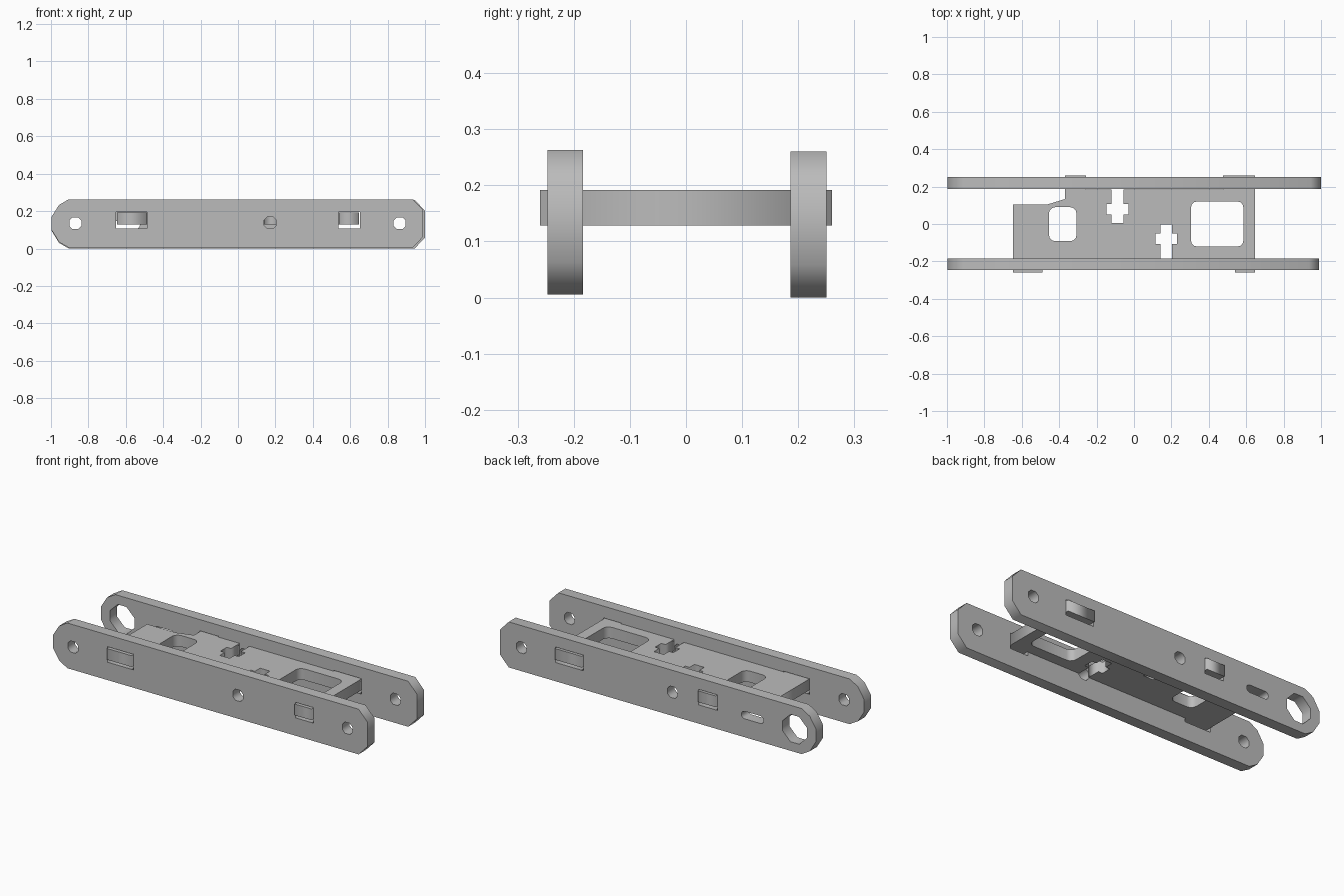
import bpy
from math import pi, sin, cos

if "Cube" in bpy.data.objects:
    bpy.data.objects.remove(bpy.data.objects["Cube"])

grey = bpy.data.materials.new("matte grey")
grey.use_nodes = True
COLOUR = (0.5, 0.5, 0.5, 1)
grey.diffuse_color = COLOUR
grey.node_tree.nodes["Principled BSDF"].inputs["Base Color"].default_value = COLOUR


def rounded(x0, x1, y0, y1, r, steps=1):
    """Rectangle outline with rounded corners; one step gives a chamfer."""
    corners = [(x1 - r, y1 - r), (x0 + r, y1 - r), (x0 + r, y0 + r), (x1 - r, y0 + r)]
    return [(cx + r * cos((q + s / steps) * pi / 2), cy + r * sin((q + s / steps) * pi / 2))
            for q, (cx, cy) in enumerate(corners) for s in range(steps + 1)]


def box(x0, x1, y0, y1):
    return [(x0, y0), (x1, y0), (x1, y1), (x0, y1)]


def small_hole(x, z):
    return rounded(x - 0.032, x + 0.032, z - 0.032, z + 0.032, 0.017)


def sheet(name, outlines, thickness, location, upright=False):
    """Flat cut sheet: the first outline is the edge, the others are holes."""
    curve = bpy.data.curves.new(name, 'CURVE')
    curve.dimensions = '2D'
    curve.fill_mode = 'BOTH'
    curve.extrude = thickness / 2
    for points in outlines:
        spline = curve.splines.new('POLY')
        spline.points.add(len(points) - 1)
        for p, (x, y) in zip(spline.points, points):
            p.co = (x, y, 0, 1)
        spline.use_cyclic_u = True
    ob = bpy.data.objects.new(name, curve)
    ob.location = location
    if upright:
        ob.rotation_euler.x = pi / 2
    curve.materials.append(grey)
    bpy.context.collection.objects.link(ob)
    bpy.ops.object.select_all(action='DESELECT')
    ob.select_set(True)
    bpy.context.view_layer.objects.active = ob
    bpy.ops.object.convert(target='MESH')


def rail_edge(x_end, z0, z1):
    """Rail with a chamfered end at +x and a faceted round end at -x."""
    mid = (z0 + z1) / 2
    upper = [(x_end, mid + 0.071), (x_end - 0.055, z1), (-0.905, z1),
             (-0.957, z1 - 0.03), (-0.997, mid + 0.035)]
    lower = [(x, 2 * mid - z) for x, z in reversed(upper)]
    return upper + lower


# Tabs of the deck, as x ranges, and the matching slots in the rails
FRONT_TABS = [(-0.647, -0.49), (0.54, 0.647)]
BACK_TABS = [(-0.37, -0.257), (0.476, 0.647)]
FRONT, BACK, TAB = -0.184, 0.185, 0.26


def slots(tabs):
    return [box(a - 0.004, b + 0.004, 0.107, 0.196) for a, b in tabs]


# Side rails
sheet("front_rail", [rail_edge(0.99, 0.005, 0.263), small_hole(-0.87, 0.135),
                     small_hole(0.172, 0.138), small_hole(0.864, 0.135)] + slots(FRONT_TABS),
      0.063, (0, -0.2155, 0), True)
sheet("back_rail", [rail_edge(1.0, 0.0, 0.26), small_hole(-0.09, 0.135),
                    small_hole(0.864, 0.135),
                    rounded(-0.94, -0.785, 0.052, 0.208, 0.05),
                    rounded(-0.665, -0.525, 0.105, 0.148, 0.02, 3)] + slots(BACK_TABS),
      0.064, (0, 0.218, 0), True)


def tab(x0, x1, base, tip):
    return [(x0, base), (x0, tip), (x1, tip), (x1, base)]


def nut_slot(x, base, arm0, arm1, end):
    """T-shaped slot running in from the deck edge, listed towards +x."""
    half = [(x - 0.031, base), (x - 0.031, arm0), (x - 0.058, arm0),
            (x - 0.058, arm1), (x - 0.031, arm1), (x - 0.031, end)]
    return half + [(2 * x - px, py) for px, py in reversed(half)]


# Deck between the rails, with tabs, nut slots and two windows
front_side = (tab(*FRONT_TABS[0], FRONT, -TAB)[1:] + nut_slot(0.173, FRONT, -0.107, -0.05, -0.003)
              + tab(*FRONT_TABS[1], FRONT, -TAB)[:3])
back_side = (tab(*BACK_TABS[0], BACK, TAB)[1:] + nut_slot(-0.088, BACK, 0.108, 0.05, 0.006)
             + tab(*BACK_TABS[1], BACK, TAB)[:3])
notch = [(-0.37, 0.133), (-0.465, 0.104), (-0.647, 0.104)]
sheet("deck", [front_side + back_side[::-1] + notch,
               rounded(-0.455, -0.307, -0.092, 0.09, 0.034, 3),
               rounded(0.304, 0.585, -0.121, 0.121, 0.034, 3)],
      0.064, (0, 0, 0.16))
